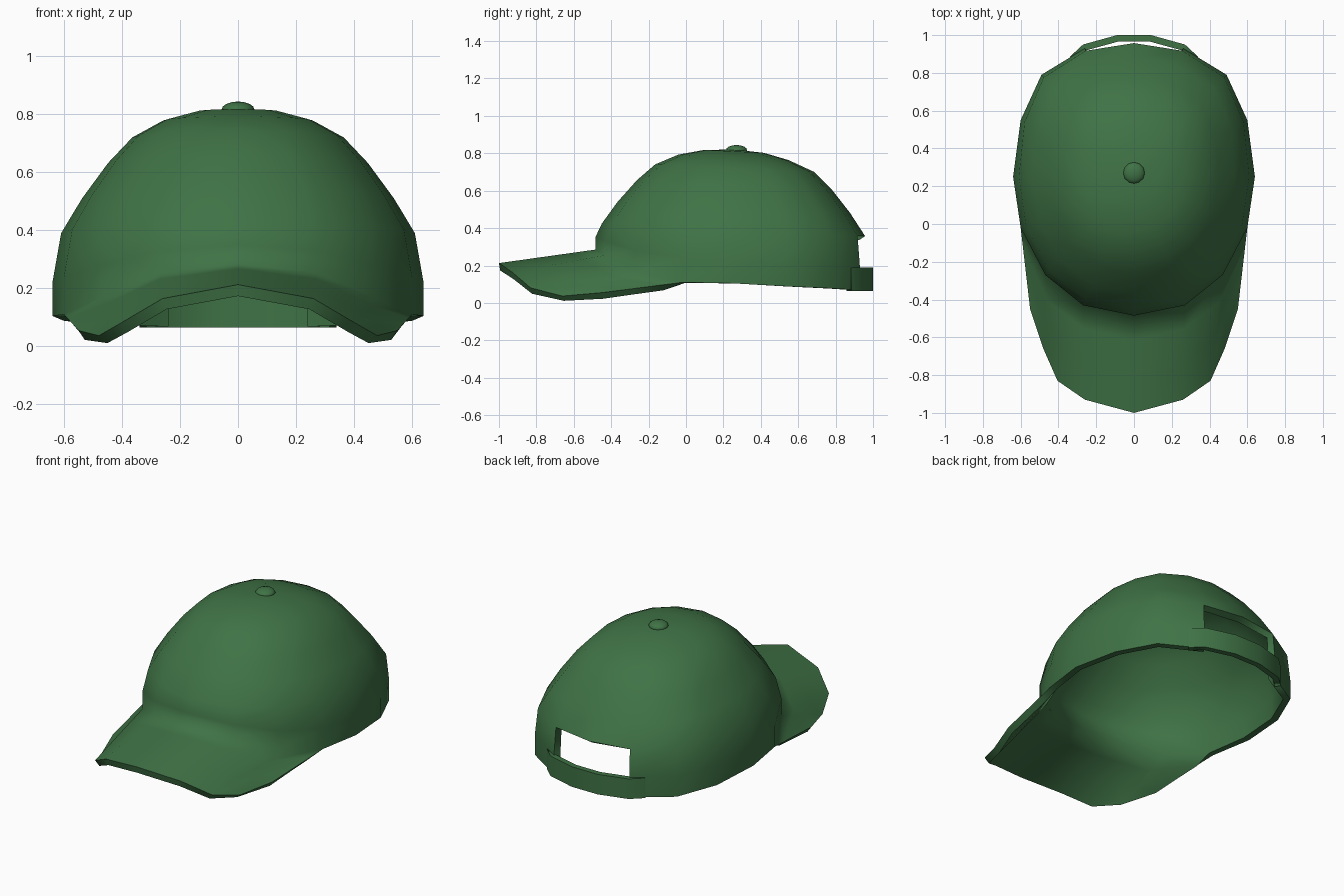
import bpy, bmesh
from mathutils import Vector

cube = bpy.data.objects.get("Cube")
if cube:
    bpy.data.objects.remove(cube, do_unlink=True)

green = bpy.data.materials.new("dark_green_cloth")
green.use_nodes = True
COLOUR = (0.05, 0.17, 0.06, 1)
green.diffuse_color = COLOUR
bsdf = next(n for n in green.node_tree.nodes if n.type == 'BSDF_PRINCIPLED')
bsdf.inputs["Base Color"].default_value = COLOUR
bsdf.inputs["Roughness"].default_value = 0.8


def finish(bm, name, thickness):
    """Turn an open shell into a smooth cloth part with crisp borders."""
    for f in bm.faces:
        f.smooth = True
    for e in bm.edges:
        e.smooth = not e.is_boundary
    mesh = bpy.data.meshes.new(name)
    bm.to_mesh(mesh)
    bm.free()
    mesh.materials.append(green)
    obj = bpy.data.objects.new(name, mesh)
    bpy.context.collection.objects.link(obj)
    if thickness:
        mod = obj.modifiers.new("cloth_thickness", 'SOLIDIFY')
        mod.thickness = thickness
        mod.offset = -1
    return obj


# Crown: half outline from front to back as (x, y, rim height, band height)
HALF = [(0, -.485, .285, .35), (.27, -.43, .255, .33), (.47, -.27, .17, .28),
        (.6, -.02, .11, .24), (.64, .25, .105, .22), (.6, .55, .088, .21),
        (.49, .79, .077, .2), (.26, .93, .068, .19), (0, .97, .065, .19)]
DOME = [(.953, .39), (.84, .51), (.70, .632), (.57, .72), (.405, .778), (.22, .81)]
CENTRE_Y, N = .26, 16


def column(i):
    """Points up one crown column, from rim to near the top."""
    x, y, rim, band = HALF[min(i, N - i)]
    if i > N // 2:
        x = -x
    pts = [(x, y, rim), (x, y, band)]
    lean = (y - CENTRE_Y) / .72
    for r, z in DOME:
        s = r + .03 * max(0, lean) * (r > .5)
        pts.append((x * s, CENTRE_Y + (y - CENTRE_Y) * s, z - .035 * lean * r))
    return pts


bm = bmesh.new()
cols = [[bm.verts.new(p) for p in column(i)] for i in range(N)]
apex = bm.verts.new((0, CENTRE_Y, .82))
for i in range(N):
    a, b = cols[i], cols[(i + 1) % N]
    for k in range(len(a) - 1):
        # leave the adjustment opening at the back
        if k < 2 and i in (N // 2 - 1, N // 2):
            continue
        bm.faces.new((a[k], b[k], b[k + 1], a[k + 1]))
    bm.faces.new((a[-1], b[-1], apex))

# Brim: half front edge, each point tied to a crown column
EDGE = [(0, -1, .213, 0), (.26, -.93, .165, 1), (.405, -.83, .08, 2),
        (.48, -.66, .037, 2), (.55, -.45, .055, 3)]
brim = []
for j in range(1 - len(EDGE), len(EDGE)):
    side = -1 if j < 0 else 1
    x, y, z, col = EDGE[abs(j)]
    root = cols[side * col % N][0]
    tip = Vector((side * x, y, z))
    mids = [bm.verts.new(tip.lerp(root.co, t)) for t in (0, .4, .75)]
    brim.append(mids + [root])
for a, b in zip(brim, brim[1:]):
    for k in range(3):
        bm.faces.new(list(dict.fromkeys((a[k], b[k], b[k + 1], a[k + 1]))))
finish(bm, "crown_and_brim", .04)

# Strap across the bottom of the back opening
PATH = [(.34, .885), (.27, .95), (.09, 1), (-.09, 1), (-.27, .95), (-.34, .885)]
bm = bmesh.new()
rows = [[bm.verts.new((x, y, z)) for x, y in PATH] for z in (.065, .19)]
for i in range(len(PATH) - 1):
    bm.faces.new((rows[0][i], rows[0][i + 1], rows[1][i + 1], rows[1][i]))
finish(bm, "back_strap", .035)

# Button on top
bm = bmesh.new()
bmesh.ops.create_uvsphere(bm, u_segments=12, v_segments=8, radius=.057)
button = finish(bm, "top_button", 0)
button.scale.z = .5
button.location = (0, .27, .816)
